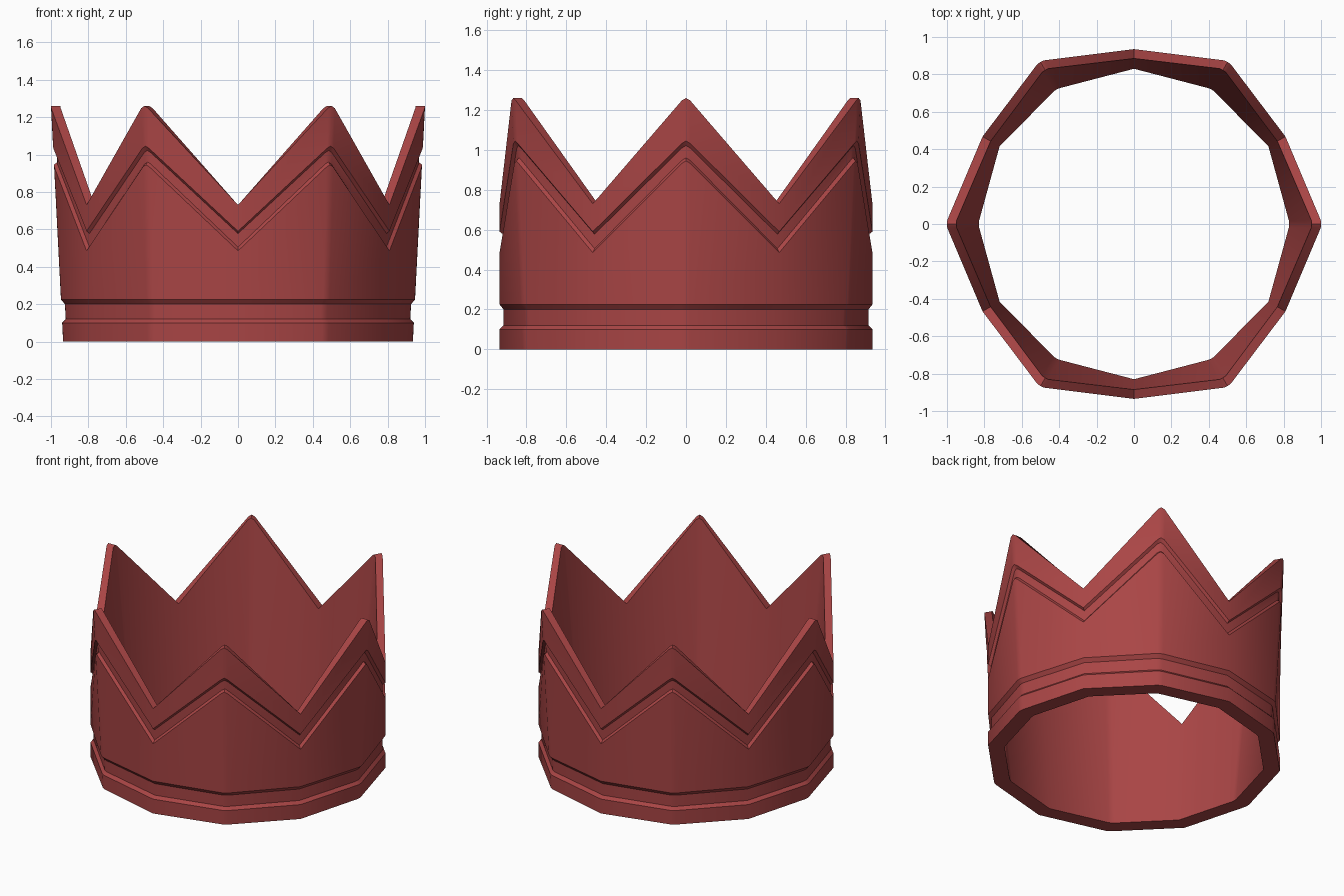
import bpy, bmesh
from math import sin, cos, radians

if "Cube" in bpy.data.objects:
    bpy.data.objects.remove(bpy.data.objects["Cube"])

# Cross-section rows: (peak z, valley z, groove depth), outside going up
OUTER = [
    (0.00, 0.00, 0), (0.10, 0.10, 0), (0.12, 0.12, 0.02),      # base band
    (0.20, 0.20, 0.02), (0.225, 0.225, 0),                     # straight groove
    (0.945, 0.485, 0), (0.96, 0.505, 0.018),                   # zigzag groove
    (1.022, 0.577, 0.018), (1.045, 0.59, 0),
    (1.26, 0.73, 0),                                           # rim
]
INNER = [(1.26, 0.73), (0.0, 0.0)]


def column(angle, peak, side):
    """One closed cross-section of the wall at a peak or a valley."""
    drop = 0.012 if side else 0.0
    trim = 0.0015 if side else 0.0
    points = []
    for zp, zv, depth in OUTER:
        z = zp if peak else zv
        r = (0.935 + 0.0516 * z if peak else 0.935) - depth - trim
        points.append((r, z - drop if peak and z > 0.3 else z))
    for zp, zv in INNER:
        z = zp if peak else zv
        r = 0.83 + (0.095 if peak else 0.0755) * z - trim
        points.append((r, z - drop if peak and z > 0.3 else z))
    a = radians(angle)
    return [(r * cos(a), r * sin(a), z) for r, z in points]


# Crown wall: six narrowly bevelled peaks with a valley between each pair
bm = bmesh.new()
rings = []
for i in range(6):
    for offset, peak, side in ((-1.2, True, True), (0, True, False),
                               (1.2, True, True), (30, False, False)):
        co = column(i * 60 + offset, peak, side)
        rings.append([bm.verts.new(c) for c in co])
for a, b in zip(rings, rings[1:] + rings[:1]):
    n = len(a)
    for j in range(n):
        k = (j + 1) % n
        bm.faces.new((a[j], b[j], b[k], a[k]))
bmesh.ops.recalc_face_normals(bm, faces=bm.faces)

mesh = bpy.data.meshes.new("crown")
bm.to_mesh(mesh)
bm.free()
crown = bpy.data.objects.new("crown", mesh)
bpy.context.collection.objects.link(crown)

# Red material
red = bpy.data.materials.new("red")
red.diffuse_color = (0.40, 0.06, 0.06, 1)
red.use_nodes = True
red.node_tree.nodes["Principled BSDF"].inputs["Base Color"].default_value = red.diffuse_color
mesh.materials.append(red)

# Soft facets, crisp grooves and rim
bpy.context.view_layer.objects.active = crown
crown.select_set(True)
bpy.ops.object.shade_smooth_by_angle(angle=radians(35))
